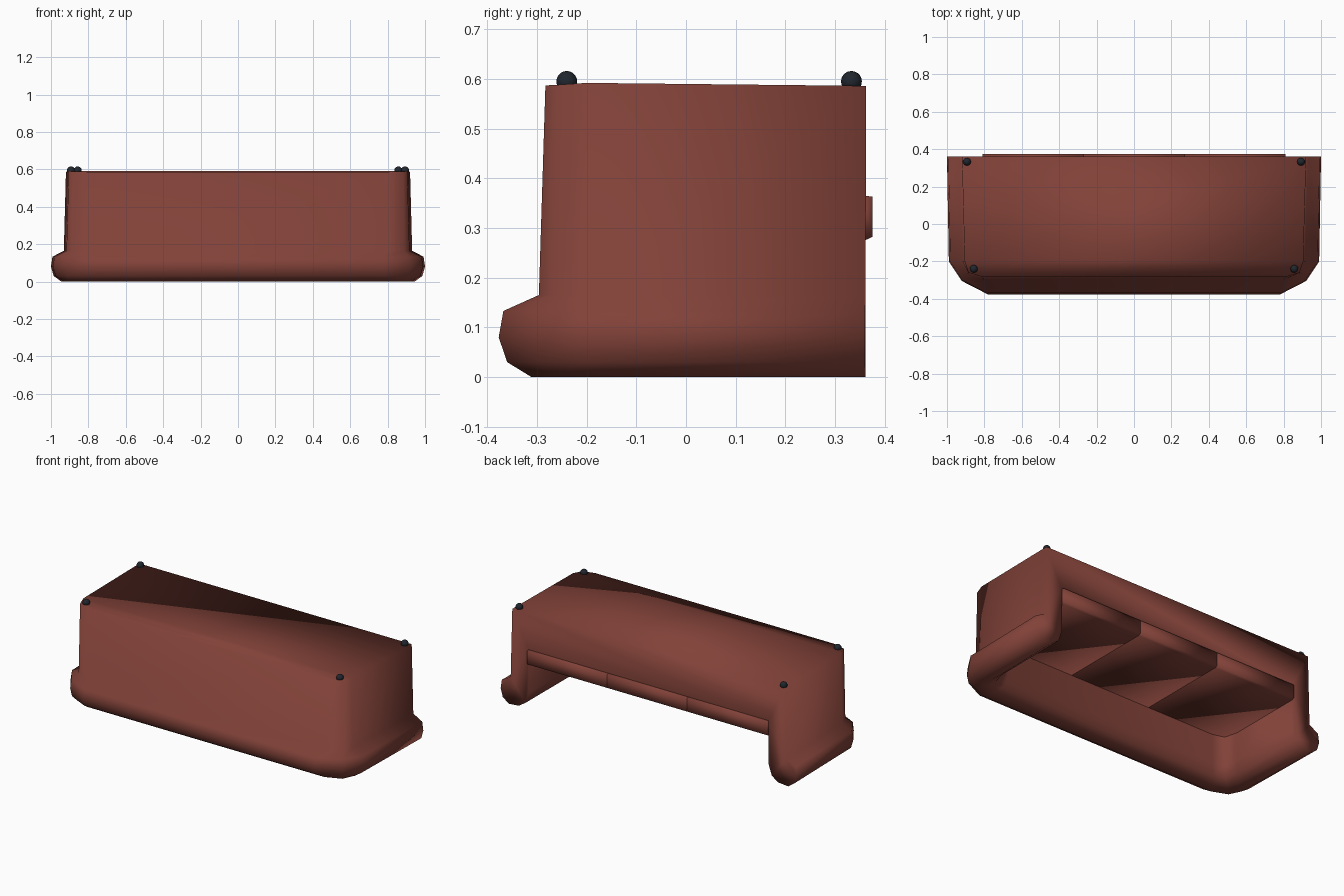
import bpy, bmesh, math

if "Cube" in bpy.data.objects:
    bpy.data.objects.remove(bpy.data.objects["Cube"])


def material(name, rgb):
    m = bpy.data.materials.new(name)
    m.diffuse_color = (*rgb, 1)
    m.use_nodes = True
    m.node_tree.nodes["Principled BSDF"].inputs["Base Color"].default_value = m.diffuse_color
    return m


leather = material("red_leather", (0.22, 0.054, 0.04))
dark = material("dark_metal", (0.015, 0.02, 0.028))


def finish(bm, name, mat):
    bmesh.ops.recalc_face_normals(bm, faces=bm.faces)
    me = bpy.data.meshes.new(name)
    bm.to_mesh(me)
    bm.free()
    ob = bpy.data.objects.new(name, me)
    bpy.context.collection.objects.link(ob)
    me.materials.append(mat)
    for p in me.polygons:  # everything is softly shaded, corners included
        p.use_smooth = True
    return ob


def mirror_path(pts):
    return pts + [(-x, y) for x, y in reversed(pts)]


# Plan outlines of the U-shaped shell: upper wall, outer roll, inner wall
wall = mirror_path([(0.92, 0.362), (0.905, -0.2), (0.885, -0.26), (0.81, -0.283)])
roll = mirror_path([(1.0, 0.36), (0.99, -0.2), (0.92, -0.305), (0.78, -0.377)])
inner = mirror_path([(0.81, 0.36), (0.81, -0.1), (0.79, -0.18), (0.72, -0.2)])
top_z = [0.586, 0.592, 0.588, 0.587]

# Cross-section: (outward position, z); 1 = roll outline, 0 = wall, -1 = inner
profile = [(0, 0.588), (0.14, 0.165), (0.9, 0.133), (1, 0.08), (0.82, 0.03),
           (0.3, 0.0), (-0.4, 0.006), (-0.8, 0.035), (-1, 0.1), (-1, 0.365)]
n = len(wall)


def station(i, t):
    a, b = wall[i], (roll if t > 0 else inner)[i]
    k = abs(t)
    return a[0] + (b[0] - a[0]) * k, a[1] + (b[1] - a[1]) * k


# Upside-down backrest and arms, swept as one shell
bm = bmesh.new()
rings = [[bm.verts.new((*station(i, t), z)) for t, z in profile] for i in range(n)]
for i, r in enumerate(rings):
    r[0].co.z = top_z[min(i, n - 1 - i)]
for r, s in zip(rings, rings[1:]):
    for j in range(len(profile) - 1):
        bm.faces.new((r[j], s[j], s[j + 1], r[j + 1]))
# Arm fronts
for r in (rings[0], rings[-1]):
    bm.faces.new(r)
# Flat underside, joined to the walls
for i in range(n // 2 - 1):
    bm.faces.new((rings[i][0], rings[i + 1][0], rings[n - 2 - i][0], rings[n - 1 - i][0]))
# Apron above the cushions
bm.faces.new((rings[0][0], rings[-1][0], rings[-1][-1], rings[0][-1]))
finish(bm, "sofa_frame", leather)

# Three seat cushions, front face slightly tapered
for i in range(3):
    x = -0.81 + 0.54 * i
    bm = bmesh.new()
    bmesh.ops.create_cube(bm, size=1)
    for v in bm.verts:
        front = v.co.y > 0
        z = 0.365 if v.co.z > 0 else 0.275
        v.co = (x + 0.27 + v.co.x * 0.54, 0.36 if front else -0.21, z)
    face = max(bm.faces, key=lambda f: f.calc_center_median().y)
    ext = bmesh.ops.extrude_face_region(bm, geom=[face])["geom"]
    bmesh.ops.delete(bm, geom=[face], context='FACES_ONLY')
    for v in ext:
        if isinstance(v, bmesh.types.BMVert):
            v.co.y = 0.375
            v.co.z += -0.002 if v.co.z > 0.32 else 0.007
    finish(bm, f"seat_cushion_{i + 1}", leather)

# Ball feet
for sx in (-1, 1):
    for x, y, where in ((0.857, -0.24, "back"), (0.893, 0.333, "front")):
        bm = bmesh.new()
        bmesh.ops.create_uvsphere(bm, u_segments=16, v_segments=10, radius=0.021)
        bmesh.ops.translate(bm, verts=bm.verts, vec=(sx * x, y, 0.595))
        finish(bm, f"{where}_foot_{'left' if sx < 0 else 'right'}", dark)
